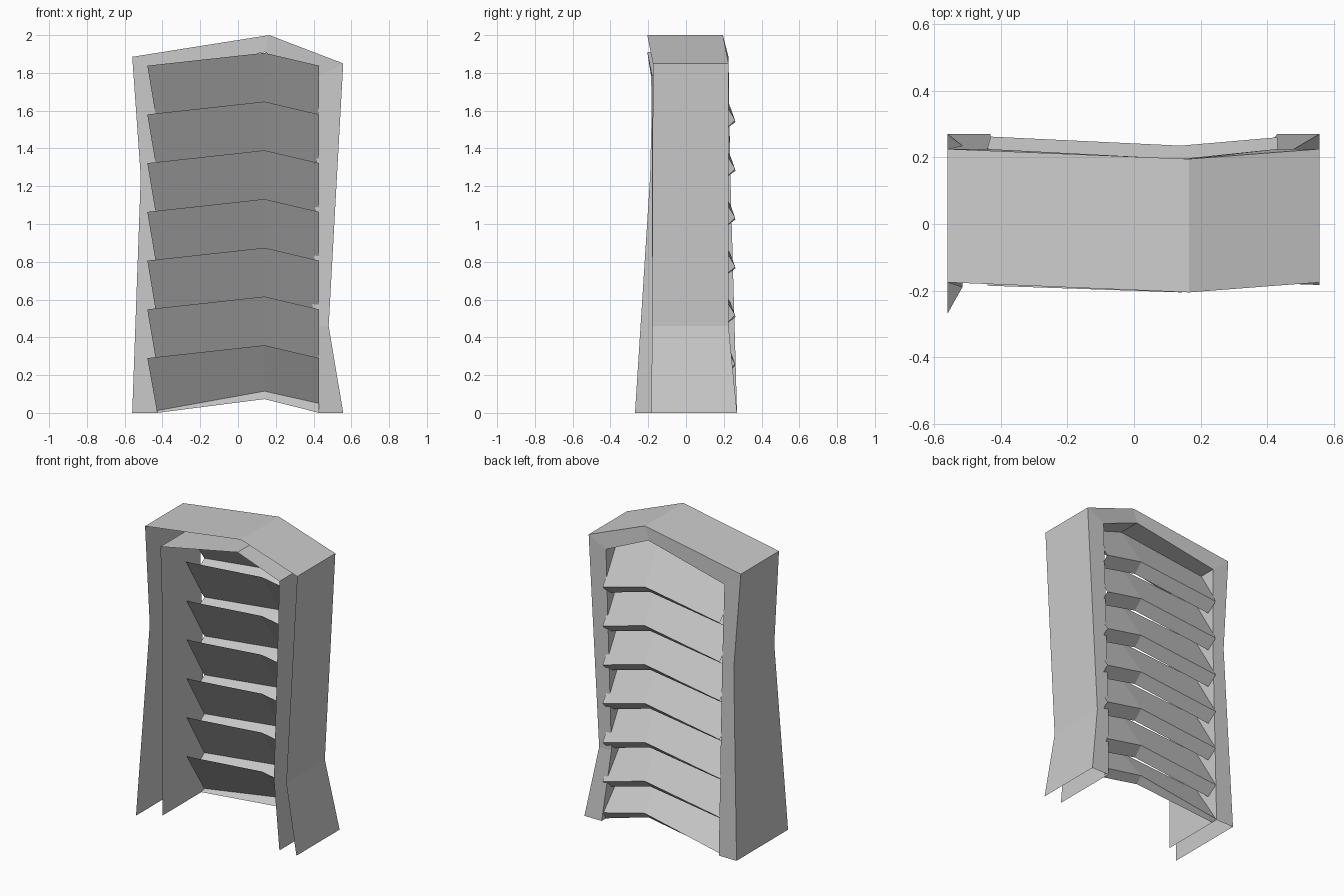
import bpy

if "Cube" in bpy.data.objects:
    bpy.data.objects.remove(bpy.data.objects["Cube"])


def strip_mesh(name, rows):
    """Join successive rows of points with flat quads."""
    n = len(rows[0])
    verts = [p for row in rows for p in row]
    faces = []
    for r in range(len(rows) - 1):
        for i in range(n - 1):
            a = r * n + i
            faces.append((a, a + 1, a + n + 1, a + n))
    mesh = bpy.data.meshes.new(name)
    mesh.from_pydata(verts, [], faces)
    mesh.update()
    obj = bpy.data.objects.new(name, mesh)
    bpy.context.collection.objects.link(obj)
    return obj


# Crooked frame: outlines run from bottom left over the peak to bottom right
outer = [(-.56, 0), (-.515, 1.25), (-.56, 1.885), (.165, 2.0),
         (.557, 1.85), (.48, .46), (.557, 0)]
inner = [(-.43, 0), (-.43, 1.25), (-.44, 1.785), (.14, 1.91),
         (.43, 1.785), (.39, .46), (.43, 0)]
outer_front = [-.27, -.19, -.175, -.205, -.175, -.18, -.183]
inner_front = [-.175, -.175, -.185, -.205, -.18, -.18, -.18]
back = [.27, .235, .225, .195, .225, .225, .27]


def place(outline, depths):
    return [(x, y, z) for (x, z), y in zip(outline, depths)]


# Outer shell, back rim and inner lining form one open channel
strip_mesh("window_frame", [place(outer, outer_front), place(outer, back),
                            place(inner, back), place(inner, inner_front)])

# Louvre slats: sloping face plus a lip folded inward underneath
top = [(-.48, .08, .29), (.14, .05, .358), (.43, .08, .29)]
tip = [(-.43, .262, -.008), (.14, .235, .07), (.43, .26, 0)]
lip = [(-.43, .19, -.06), (.14, .175, .012), (.43, .195, -.06)]
# The lowest slat is squashed up to rest on the ground
low_tip = [(-.43, .262, .012), (.14, .235, .115), (.43, .258, .05)]
low_lip = [(-.43, .23, 0), (.14, .195, .073), (.43, .225, 0)]
for k in range(7):
    rows = (low_lip, low_tip, top) if k == 0 else (lip, tip, top)
    rows = [[(x, y, z + k * .258) for x, y, z in row] for row in rows]
    strip_mesh(f"louvre_slat_{k + 1}", rows)
